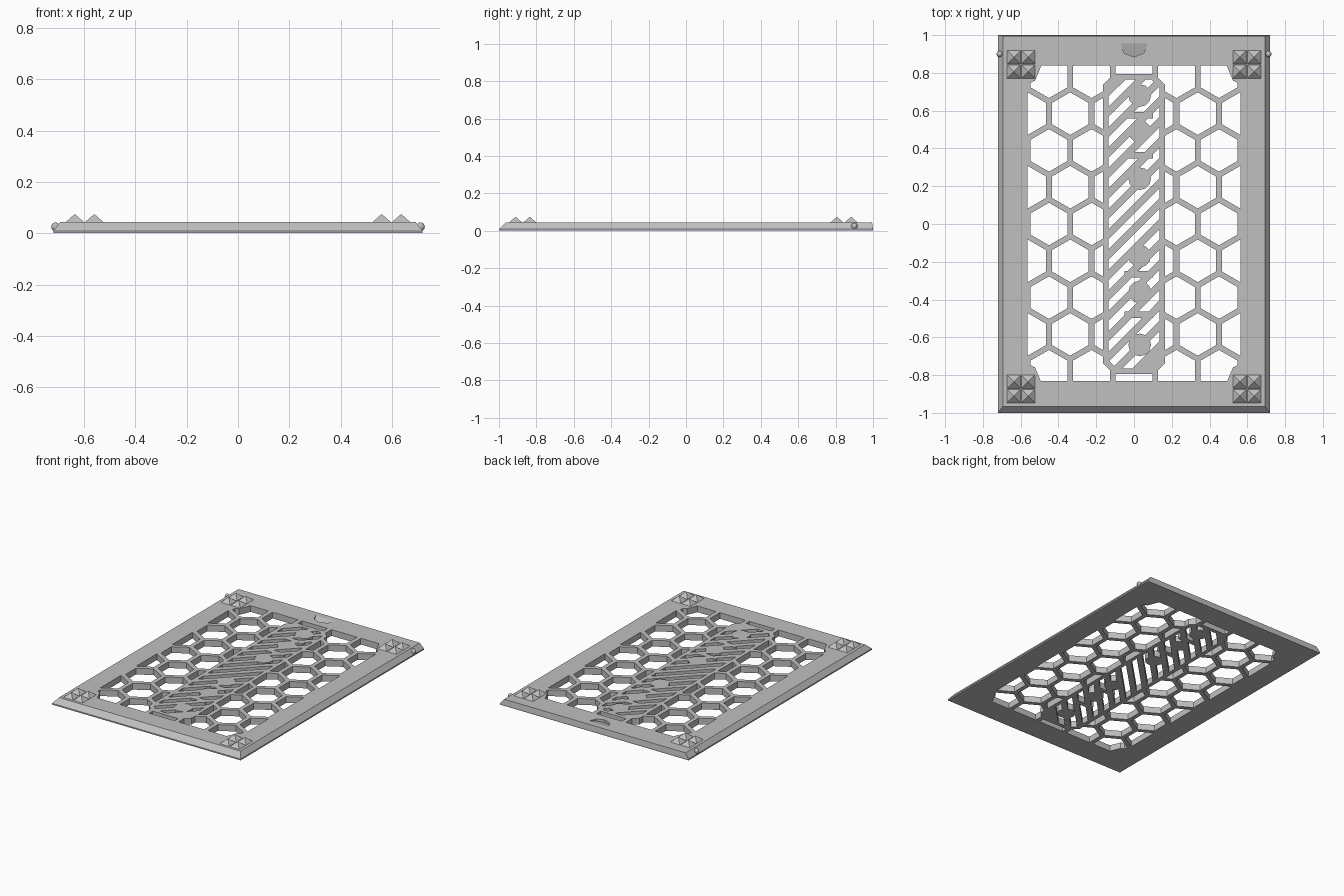
import bpy, bmesh, math
from mathutils import Matrix, Vector
from mathutils.geometry import delaunay_2d_cdt

old = bpy.data.objects.get("Cube")
if old:
    bpy.data.objects.remove(old)

TOP = 0.043
grey = bpy.data.materials.new("plain grey")
grey.use_nodes = True
grey.diffuse_color = (0.53, 0.53, 0.53, 1)
grey.node_tree.nodes["Principled BSDF"].inputs["Base Color"].default_value = (0.53, 0.53, 0.53, 1)


def finish(bm, name):
    bmesh.ops.recalc_face_normals(bm, faces=bm.faces)
    mesh = bpy.data.meshes.new(name)
    bm.to_mesh(mesh)
    bm.free()
    mesh.materials.append(grey)
    bpy.context.scene.collection.objects.link(bpy.data.objects.new(name, mesh))


def ngon(cx, cy, r, n, turn=0.0):
    return [(cx + r * math.cos(turn + math.tau * i / n),
             cy + r * math.sin(turn + math.tau * i / n)) for i in range(n)]


def rect(x0, x1, y0, y1):
    return [(x0, y0), (x1, y0), (x1, y1), (x0, y1)]


def chamfered(w, h, c):
    return [(-w + c, -h), (w - c, -h), (w, -h + c), (w, h - c),
            (-(c - w), h), (-w + c, h), (-w, h - c), (-w, -h + c)]


def inside(p, poly):
    """True when p lies in a convex outline of either winding."""
    sides = [(bx - ax) * (p.y - ay) - (by - ay) * (p.x - ax) > 0
             for (ax, ay), (bx, by) in zip(poly, poly[1:] + poly[:1])]
    return all(sides) or not any(sides)


def in_any(p, polys):
    return any(inside(p, poly) for poly in polys)


# Flat outlines of the lid
core = rect(-0.693, 0.693, -0.965, 0.995)
window = rect(-0.563, 0.563, -0.83, 0.838)
panel = chamfered(0.163, 0.793, 0.055)
panel_inside = chamfered(0.136, 0.766, 0.045)
notch = [(-0.073, 0.955), (-0.053, 0.905), (0, 0.884), (0.053, 0.905), (0.073, 0.955)]
pads = [[(sx * x, sy * y) for x, y in ((0.49, 0.84), (0.524, 0.759), (0.605, 0.723), (0.605, 0.84))]
        for sx in (-1, 1) for sy in (-1, 1)]

# Honeycomb openings
PITCH = 0.225
cells = []
for row in range(-4, 5):
    for col in range(-3, 4):
        x = (col + row % 2 / 2) * PITCH
        if abs(x) < 0.6:
            cells.append(ngon(x, row * PITCH * math.sqrt(0.75), 0.1126, 6, math.pi / 6))

# Diagonal slots of the centre panel, bridged by abstract discs and bars
slots = []
for k in range(-7, 8):
    s = k * 0.108
    slots.append([(-0.14, s - 0.14), (0.14, s + 0.14), (0.14, s + 0.194), (-0.14, s - 0.086)])
bridges = [ngon(0.03, y, 0.06, 12) for y in (0.68, 0.49, 0.24, -0.17, -0.36, -0.64)]
bridges += [rect(-0.05, 0.1, y - 0.017, y + 0.017) for y in (0.575, 0.365, -0.265, -0.48)]


def is_solid(p):
    if not inside(p, window) or in_any(p, pads):
        return True
    if inside(p, panel):
        return not inside(p, panel_inside) or not in_any(p, slots) or in_any(p, bridges)
    return not in_any(p, cells)


# Cut the flat sheet along every outline and keep the solid pieces
points, edges = [], []
for poly in [core, window, panel, panel_inside, notch] + pads + cells + slots + bridges:
    first = len(points)
    points += [Vector(p) for p in poly]
    edges += [(first + i, first + (i + 1) % len(poly)) for i in range(len(poly))]
flat, _, tris, *_ = delaunay_2d_cdt(points, edges, [], 0, 1e-5)

solid, sunk = [], []
for tri in tris:
    a, b, c = (flat[i] for i in tri)
    if (b - a).cross(c - a) < 0:
        tri = tri[::-1]
    mid = (a + b + c) / 3
    if is_solid(mid):
        solid.append(tuple(tri))
        if inside(mid, notch):
            sunk.append(tuple(tri))


def border(triangles):
    sides = {(t[i], t[(i + 1) % 3]) for t in triangles for i in range(3)}
    return [(a, b) for a, b in sides if (b, a) not in sides]


# Lid: the sheet given thickness, sloped sides and a ramped fingernail notch
bm = bmesh.new()
cache = {}


def corner(i, level):
    if (i, level) not in cache:
        x, y = flat[i]
        z = {"top": TOP, "rim": 0.009, "base": 0,
             "ramp": TOP - 0.28 * (0.955 - y)}[level]
        if level in ("rim", "base"):
            if abs(x) > 0.692:
                x = math.copysign(0.72, x)
            if y < -0.964:
                y = -1
            elif y > 0.994:
                y = 1
        cache[i, level] = bm.verts.new((x, y, z))
    return cache[i, level]


def wall(a, b, upper, lower):
    bm.faces.new((corner(b, upper), corner(a, upper), corner(a, lower), corner(b, lower)))


sunk_set = set(sunk)
for tri in solid:
    bm.faces.new([corner(i, "ramp" if tri in sunk_set else "top") for i in tri])
    bm.faces.new([corner(i, "base") for i in tri[::-1]])
for a, b in border(solid):
    if all(abs(flat[i].x) > 0.692 or not -0.964 < flat[i].y < 0.994 for i in (a, b)):
        wall(a, b, "top", "rim")
        wall(a, b, "rim", "base")
    else:
        wall(a, b, "top", "base")
for a, b in border(sunk):
    wall(a, b, "top", "ramp")
bmesh.ops.remove_doubles(bm, verts=bm.verts, dist=1e-5)
bmesh.ops.dissolve_limit(bm, angle_limit=0.01, verts=bm.verts, edges=bm.edges)
finish(bm, "lid")

# Four small pyramid studs at each corner
for sx, side in ((-1, "right"), (1, "left")):
    for cy, end in ((0.845, "back"), (-0.873, "front")):
        bm = bmesh.new()
        for dx in (-0.038, 0.038):
            for dy in (-0.038, 0.038):
                bmesh.ops.create_cone(
                    bm, cap_ends=True, segments=4, radius1=0.037 * math.sqrt(2), radius2=0,
                    depth=0.033, matrix=Matrix.Translation((sx * 0.598 + dx, cy + dy, TOP + 0.0155))
                    @ Matrix.Rotation(math.pi / 4, 4, "Z"))
        finish(bm, f"{end}_{side}_studs")

# Round catch on each side near the back
for sx, side in ((-1, "right"), (1, "left")):
    bm = bmesh.new()
    bmesh.ops.create_uvsphere(bm, u_segments=12, v_segments=8, radius=0.017,
                              matrix=Matrix.Translation((sx * 0.711, 0.9, 0.025)))
    finish(bm, f"{side}_catch")
